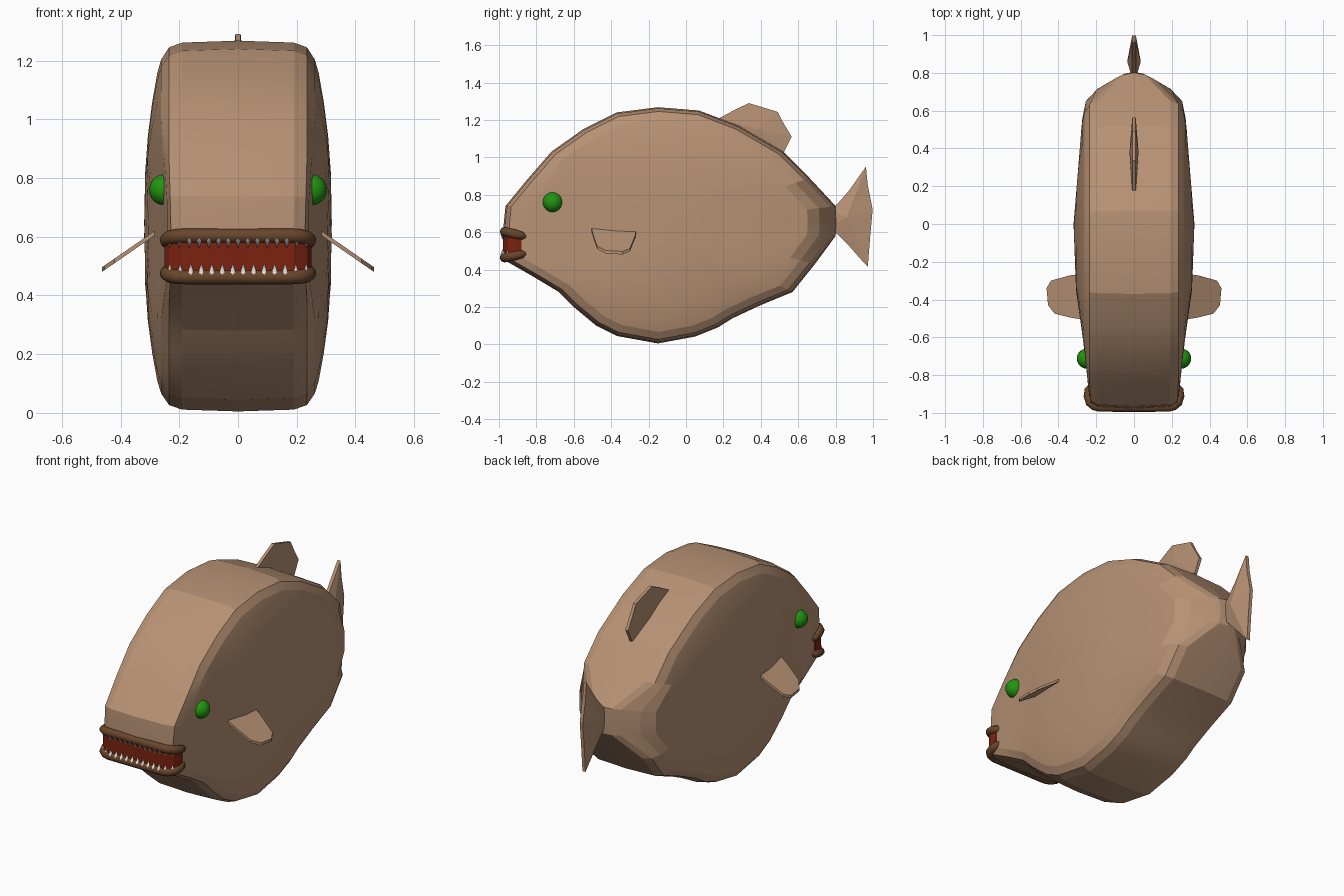
import bpy, bmesh, math
from mathutils import Vector

if "Cube" in bpy.data.objects:
    bpy.data.objects.remove(bpy.data.objects["Cube"])


def material(name, rgb):
    m = bpy.data.materials.new(name)
    m.diffuse_color = (*rgb, 1)
    m.use_nodes = True
    m.node_tree.nodes["Principled BSDF"].inputs["Base Color"].default_value = m.diffuse_color
    return m


TAN = material("tan skin", (0.47, 0.285, 0.175))
BROWN = material("brown lips", (0.14, 0.06, 0.025))
RED = material("dark red mouth", (0.20, 0.016, 0.005))
GREEN = material("green eye", (0.015, 0.30, 0.005))
WHITE = material("pale teeth", (0.75, 0.66, 0.62))


def finish(name, bm, mat, angle=0):
    bmesh.ops.recalc_face_normals(bm, faces=bm.faces)
    me = bpy.data.meshes.new(name)
    bm.to_mesh(me)
    bm.free()
    me.materials.append(mat)
    if angle:
        me.shade_smooth()
        me.set_sharp_from_angle(angle=math.radians(angle))
    ob = bpy.data.objects.new(name, me)
    bpy.context.collection.objects.link(ob)
    return ob


def lerp_table(table, v):
    if v <= table[0][0]:
        return table[0][1]
    for (a, p), (b, q) in zip(table, table[1:]):
        if v <= b:
            return p + (q - p) * (v - a) / (b - a)
    return table[-1][1]


# body: side outline shrunk in steps towards its centre while the width swells
outline = [(-.97, .45), (-.975, .54), (-.975, .64), (-.965, .74), (-.85, .88), (-.72, 1.03),
           (-.55, 1.15), (-.37, 1.24), (-.15, 1.268), (.07, 1.25), (.28, 1.17), (.52, 1.03),
           (.66, .89), (.8, .74), (.805, .66), (.8, .58), (.69, .43), (.57, .28), (.40, .21),
           (.25, .14), (.17, .09), (.05, .042), (-.15, .005), (-.37, .045), (-.48, .10),
           (-.6, .2), (-.68, .28), (-.83, .37)]
levels = [(.99, .19), (.965, .235), (.90, .262), (.83, .275), (.68, .292),
          (.5, .307), (.3, .317), (.12, .32)]
plan = [(-1, .215), (-.9, .24), (-.7, .257), (-.35, .307), (0, .32), (.3, .295),
        (.55, .275), (.65, .255), (.73, .18), (.81, .02)]
CY, CZ = -.1, .62


def body_ring(bm, s, x, sign):
    ring = []
    for y, z in outline:
        py, pz = CY + (y - CY) * s, CZ + (z - CZ) * s
        ring.append(bm.verts.new((sign * min(x, lerp_table(plan, py)), py, pz)))
    return ring


bm = bmesh.new()
middle = body_ring(bm, 1, 0, 1)
for sign in (-1, 1):
    prev = middle
    for s, x in levels:
        ring = body_ring(bm, s, x, sign)
        n = len(ring)
        for i in range(n):
            j = (i + 1) % n
            bm.faces.new((prev[i], prev[j], ring[j], ring[i]))
        prev = ring
    bm.faces.new(prev)
finish("body", bm, TAN, 14)

# mouth interior: rounded slab following the snout
mouth_path = [(.247, -.88), (.25, -.92), (.235, -.952), (.19, -.978)]
bm = bmesh.new()
loop = mouth_path + [(-x, y) for x, y in reversed(mouth_path)]
base = bm.faces.new([bm.verts.new((x, y, .465)) for x, y in loop])
new = bmesh.ops.extrude_face_region(bm, geom=[base])["geom"]
bmesh.ops.translate(bm, vec=(0, 0, .14), verts=[v for v in new if isinstance(v, bmesh.types.BMVert)])
finish("mouth_interior", bm, RED)


# lips: tapered tubes swept around the snout
def lip(name, front_z, back_z):
    half = [(.232, -.855, .35), (.24, -.875, .85), (.242, -.91, 1), (.232, -.945, 1),
            (.21, -.963, 1), (.18, -.970, 1), (.09, -.970, 1)]
    pts = half + [(0, -.970, 1)] + [(-x, y, r) for x, y, r in reversed(half)]
    cu = bpy.data.curves.new(name, "CURVE")
    cu.dimensions = "3D"
    cu.bevel_depth = .025
    cu.bevel_resolution = 3
    cu.use_fill_caps = True
    sp = cu.splines.new("POLY")
    sp.points.add(len(pts) - 1)
    for p, (x, y, r) in zip(sp.points, pts):
        t = (y + .97) / .115
        p.co = (x, y, front_z + (back_z - front_z) * t, 1)
        p.radius = r
    sp.use_smooth = True
    cu.materials.append(BROWN)
    bpy.context.collection.objects.link(bpy.data.objects.new(name, cu))


lip("upper_lip", .603, .575)
lip("lower_lip", .463, .487)


# teeth: rows of small cones between the lips
def teeth(name, root_z, tip_z, count):
    bm = bmesh.new()
    for k in range(count):
        x = -.232 + .464 * k / (count - 1)
        y = -.982 + max(0, abs(x) - .18) * .55
        ring = [bm.verts.new((x + .013 * math.cos(a), y + .012 * math.sin(a), root_z))
                for a in [i * math.tau / 8 for i in range(8)]]
        tip = bm.verts.new((x, y, tip_z))
        bm.faces.new(ring)
        for i in range(8):
            bm.faces.new((ring[i], ring[(i + 1) % 8], tip))
    finish(name, bm, WHITE, 60)


teeth("upper_teeth", .598, .560, 15)
teeth("lower_teeth", .470, .510, 14)

# eyes: spheres half sunk in the cheeks
for sign, side in ((-1, "left"), (1, "right")):
    bm = bmesh.new()
    bmesh.ops.create_uvsphere(bm, u_segments=20, v_segments=12, radius=.053)
    bmesh.ops.translate(bm, vec=(sign * .25, -.713, .76), verts=bm.verts)
    finish(side + "_eye", bm, GREEN, 40)


# upright fins: thin edge, thicker ridge in the middle
def upright_fin(name, pts, centre, rim, ridge):
    bm = bmesh.new()
    left, right = ([bm.verts.new((s * rim, y, z)) for y, z in pts] for s in (-1, 1))
    n = len(pts)
    for row, s in ((left, -1), (right, 1)):
        mid = bm.verts.new((s * ridge, *centre))
        for i in range(n):
            bm.faces.new((row[i], row[(i + 1) % n], mid))
    for i in range(n):
        j = (i + 1) % n
        bm.faces.new((left[i], left[j], right[j], right[i]))
    finish(name, bm, TAN)


upright_fin("dorsal_fin", [(.17, 1.205), (.25, 1.248), (.335, 1.29), (.49, 1.243), (.52, 1.185),
                           (.565, 1.11), (.525, 1.03), (.36, 1.05)], (.38, 1.15), .009, .024)
upright_fin("tail_fin", [(.775, .72), (.80, .74), (.87, .82), (.962, .95), (.972, .85), (.998, .72),
                         (.985, .58), (.972, .415), (.93, .46), (.86, .54), (.80, .60),
                         (.775, .63)], (.86, .68), .010, .036)

# side fins: thin plates sloping down and outwards
plate = [(.28, -.505), (.34, -.495), (.42, -.475), (.455, -.43), (.463, -.34),
         (.44, -.30), (.34, -.272), (.28, -.265)]
for sign, side in ((-1, "left"), (1, "right")):
    bm = bmesh.new()
    low, high = ([bm.verts.new((sign * x, y, .608 - (x - .29) * .69 + d)) for x, y in plate]
                 for d in (-.008, .008))
    bm.faces.new(low)
    bm.faces.new(high)
    for i in range(len(plate)):
        j = (i + 1) % len(plate)
        bm.faces.new((low[i], low[j], high[j], high[i]))
    finish(side + "_side_fin", bm, TAN)
